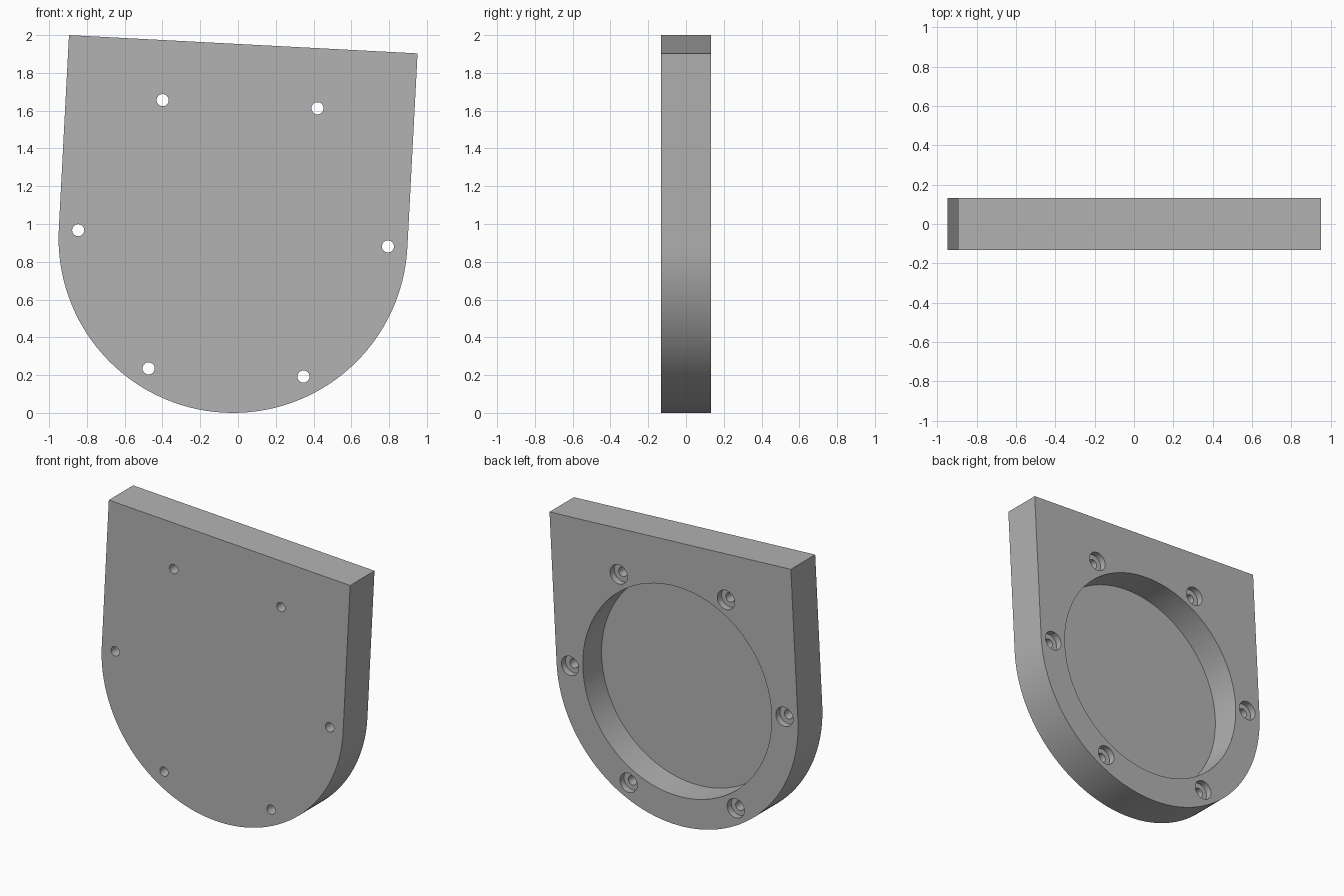
import bpy
import bmesh
import math
from mathutils import Matrix, Vector

cube = bpy.data.objects.get("Cube")
if cube:
    bpy.data.objects.remove(cube, do_unlink=True)

RADIUS = 0.924          # rounded lower end
HEIGHT = 1.029          # arc centre to flat top edge
HALF = 0.133            # half thickness
TILT = math.radians(3)  # lean towards +x
CENTRE = Vector((-0.026, 0, RADIUS))
POCKET_R, POCKET_DEPTH = 0.722, 0.205
BOLT_RING, BOLT_R = 0.821, 0.032
BORE_R, BORE_DEPTH = 0.066, 0.045

grey = bpy.data.materials.new("plain grey")
grey.use_nodes = True
colour = (0.45, 0.45, 0.45, 1)
grey.diffuse_color = colour
grey.node_tree.nodes["Principled BSDF"].inputs["Base Color"].default_value = colour


def add_object(name, bm):
    bmesh.ops.recalc_face_normals(bm, faces=bm.faces[:])
    mesh = bpy.data.meshes.new(name)
    bm.to_mesh(mesh)
    bm.free()
    mesh.materials.append(grey)
    obj = bpy.data.objects.new(name, mesh)
    bpy.context.collection.objects.link(obj)
    return obj


def polar(radius, angle):
    """Point around the arc centre, in the leaning frame of the plate."""
    a = angle - TILT
    return CENTRE + Vector((radius * math.cos(a), 0, radius * math.sin(a)))


def cutter(name, centre, radius, y0, y1, segments):
    """Cylinder along y between y0 and y1."""
    bm = bmesh.new()
    place = (Matrix.Translation((centre.x, (y0 + y1) / 2, centre.z))
             @ Matrix.Rotation(math.pi / 2, 4, 'X'))
    bmesh.ops.create_cone(bm, cap_ends=True, segments=segments, radius1=radius,
                          radius2=radius, depth=y1 - y0, matrix=place)
    obj = add_object(name, bm)
    obj.hide_render = True
    return obj


# Plate: half-round bottom, straight sides, flat top
steps = 64
outline = [polar(RADIUS, math.pi + math.pi * i / steps) for i in range(steps + 1)]
lean = Matrix.Rotation(TILT, 3, 'Y')
for x in (RADIUS, -RADIUS):
    outline.append(CENTRE + lean @ Vector((x, 0, HEIGHT)))

bm = bmesh.new()
front = bm.faces.new([bm.verts.new((p.x, -HALF, p.z)) for p in outline])
back = bmesh.ops.extrude_face_region(bm, geom=[front])
bmesh.ops.translate(bm, vec=(0, 2 * HALF, 0),
                    verts=[g for g in back["geom"] if isinstance(g, bmesh.types.BMVert)])
plate = add_object("plate", bm)

# Round pocket, bolt holes and their counterbores, open to the back
cutters = [cutter("pocket_cutter", CENTRE, POCKET_R, HALF - POCKET_DEPTH, HALF + 0.1, 128)]
for i in range(6):
    spot = polar(BOLT_RING, i * math.pi / 3)
    cutters.append(cutter("counterbore_cutter", spot, BORE_R,
                          HALF - BORE_DEPTH, HALF + 0.1, 40))
    cutters.append(cutter("bolt_hole_cutter", spot, BOLT_R, -HALF - 0.1, HALF + 0.1, 32))

for obj in bpy.context.selected_objects:
    obj.select_set(False)
bpy.context.view_layer.objects.active = plate
plate.select_set(True)
for tool in cutters:
    mod = plate.modifiers.new("cut", 'BOOLEAN')
    mod.operation = 'DIFFERENCE'
    mod.solver = 'EXACT'
    mod.object = tool
    bpy.ops.object.modifier_apply(modifier=mod.name)
    bpy.data.objects.remove(tool, do_unlink=True)

bpy.ops.object.shade_smooth_by_angle(angle=math.radians(30))
